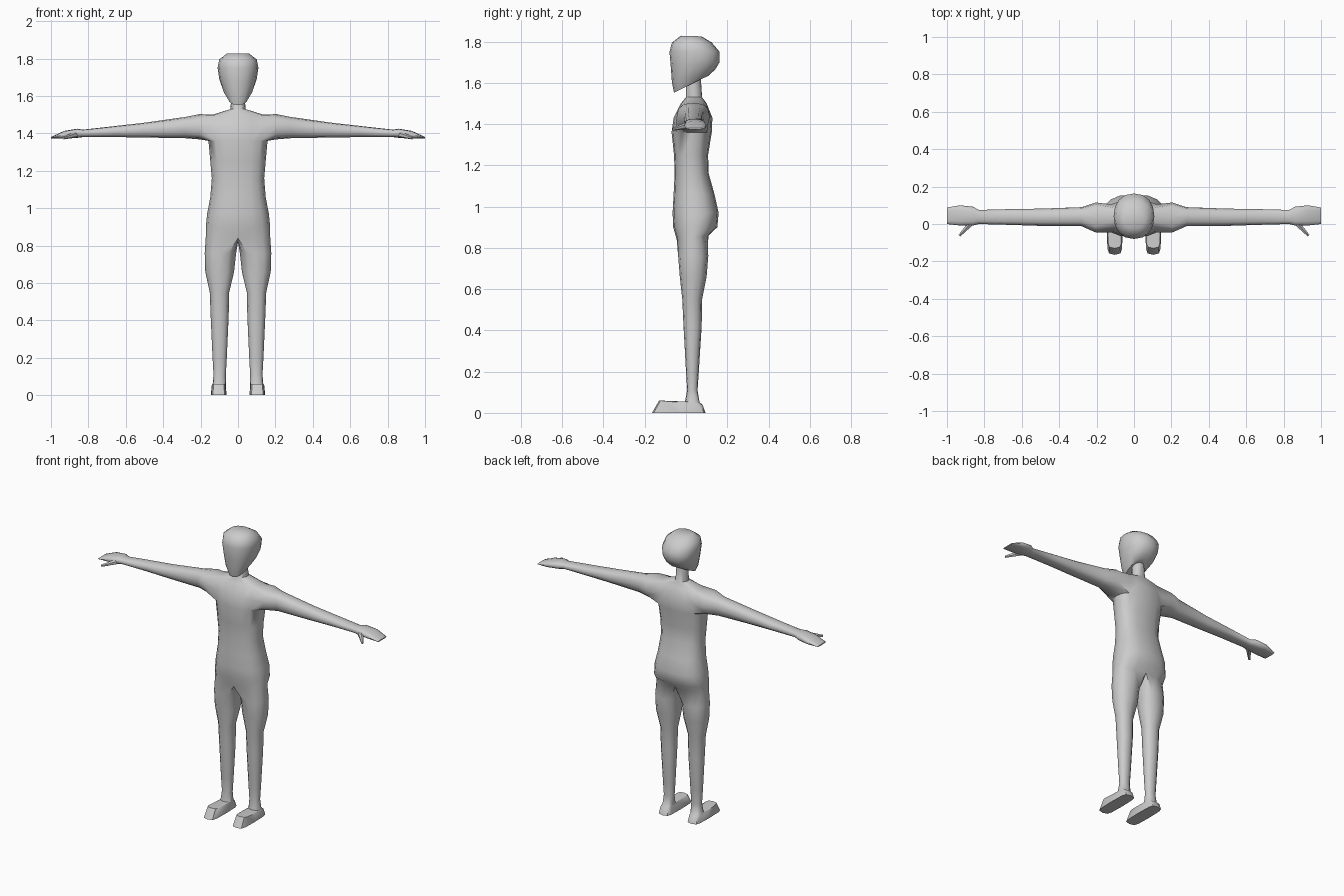
import bpy, bmesh
from math import sin, cos, radians, copysign
from mathutils import Matrix, Vector

if "Cube" in bpy.data.objects:
    bpy.data.objects.remove(bpy.data.objects["Cube"])

grey = bpy.data.materials.new("plain grey")
grey.use_nodes = True
grey.diffuse_color = (0.6, 0.6, 0.6, 1)
grey.node_tree.nodes["Principled BSDF"].inputs["Base Color"].default_value = (0.6, 0.6, 0.6, 1)


def spow(v, p):
    return copysign(abs(v) ** p, v) if abs(v) > 1e-6 else 0.0


def section(bm, angles, cx, w, yf, yb, zf, zb, p):
    """Horizontal section, starting at the front and turning towards +x."""
    ring = []
    for a in angles:
        f = (1 - spow(cos(radians(a)), p)) / 2
        ring.append(bm.verts.new((cx + w * spow(sin(radians(a)), p),
                                  yf + (yb - yf) * f, zf + (zb - zf) * f)))
    return ring


def bridge(bm, a, b, closed=True, skip=()):
    n = len(a)
    for i in range(n if closed else n - 1):
        if i not in skip:
            j = (i + 1) % n
            bm.faces.new((a[i], a[j], b[j], b[i]))


def finish(bm, name, angle):
    """Mirror the left half to the right and shade it."""
    bmesh.ops.mirror(bm, geom=bm.verts[:] + bm.edges[:] + bm.faces[:],
                     matrix=Matrix(), merge_dist=0.0005, axis='X')
    bmesh.ops.recalc_face_normals(bm, faces=bm.faces[:])
    mesh = bpy.data.meshes.new(name)
    bm.to_mesh(mesh)
    bm.free()
    mesh.materials.append(grey)
    ob = bpy.data.objects.new(name, mesh)
    bpy.context.collection.objects.link(ob)
    bpy.ops.object.select_all(action='DESELECT')
    ob.select_set(True)
    bpy.context.view_layer.objects.active = ob
    bpy.ops.object.shade_smooth_by_angle(angle=radians(angle))


# Torso, neck and head: half width, y front, y back, z front, z back, squareness
trunk = [
    (.172, -.045, .11, .84, .86, .8),
    (.172, -.062, .152, .90, .90, .8),
    (.165, -.065, .158, .97, .97, .8),
    (.148, -.06, .138, 1.06, 1.06, .8),
    (.14, -.055, .11, 1.16, 1.16, .8),
    (.148, -.058, .107, 1.25, 1.25, .8),
    (.158, -.07, .125, 1.36, 1.36, .8),
    (.162, -.06, .128, 1.43, 1.43, .8),
    (.135, -.025, .1, 1.50, 1.50, .8),
    (.04, 0, .078, 1.53, 1.53, 1),
    (.036, 0, .072, 1.59, 1.62, 1),
    (.052, -.058, .11, 1.552, 1.635, .8),
    (.08, -.068, .142, 1.60, 1.665, .85),
    (.1, -.074, .163, 1.68, 1.70, .9),
    (.109, -.08, .163, 1.75, 1.75, .9),
    (.1, -.068, .125, 1.795, 1.795, .9),
    (.06, -.025, .075, 1.828, 1.825, 1),
]
bm = bmesh.new()
half = [i * 22.5 for i in range(9)]
rows = [section(bm, half, 0, *r) for r in trunk]
for k in range(len(rows) - 1):
    bridge(bm, rows[k], rows[k + 1], False, range(2, 6) if k in (6, 7) else ())
bm.faces.new(rows[-1])

# Leg and foot: centre x, half width, y front, y back, z front, z back, squareness
leg = [
    (.094, .084, -.038, .108, .76, .76, .9),
    (.098, .077, -.03, .1, .66, .66, .9),
    (.099, .052, -.018, .078, .55, .55, .9),
    (.098, .048, -.012, .076, .42, .42, .9),
    (.098, .038, 0, .062, .2, .2, .9),
    (.098, .033, .006, .056, .11, .11, .9),
    (.1, .036, -.005, .066, .055, .05, .8),
    (.103, .038, -.13, .08, .06, .04, .45),
    (.103, .042, -.165, .095, 0, 0, .45),
]
crotch = [bm.verts.new(c) for c in ((0, .07, .83), (0, .03, .82), (0, -.01, .825))]
upper = rows[0] + crotch
around = [-30 + i * 30 for i in range(12)]
for r in leg:
    lower = section(bm, around, *r)
    bridge(bm, upper, lower)
    upper = lower
bm.faces.new(upper)

# Arm and hand: x, z bottom, z top, y front, y back
arm = [
    (.205, 1.368, 1.503, -.045, .115),
    (.28, 1.374, 1.488, -.012, .09),
    (.5, 1.378, 1.457, -.01, .082),
    (.65, 1.38, 1.44, -.005, .08),
    (.83, 1.38, 1.42, 0, .075),
    (.86, 1.376, 1.425, -.008, .092),
    (.93, 1.372, 1.413, -.008, .1),
    (1.0, 1.374, 1.381, 0, .088),
]
low, mid, top = rows[6:9]
inner = top[2:7] + [mid[6]] + low[6:1:-1] + [mid[2]]
for x, zb, zt, yf, yb in arm:
    outer = []
    for i in range(12):
        a = radians(30 + i * 30)
        outer.append(bm.verts.new((x, (yf + yb) / 2 - (yb - yf) / 2 * spow(cos(a), .8),
                                   (zb + zt) / 2 + (zt - zb) / 2 * spow(sin(a), .8))))
    bridge(bm, inner, outer)
    inner = outer
bm.faces.new(inner)
finish(bm, "body", 50)

# Thumbs
bm = bmesh.new()
start, end = Vector((.865, .012, 1.395)), Vector((.933, -.062, 1.375))
turn = (end - start).to_track_quat('Z', 'Y').to_matrix().to_4x4()
bmesh.ops.create_cone(bm, cap_ends=True, segments=6, radius1=.018, radius2=.007,
                      depth=(end - start).length,
                      matrix=Matrix.Translation((start + end) / 2) @ turn)
finish(bm, "thumbs", 50)
